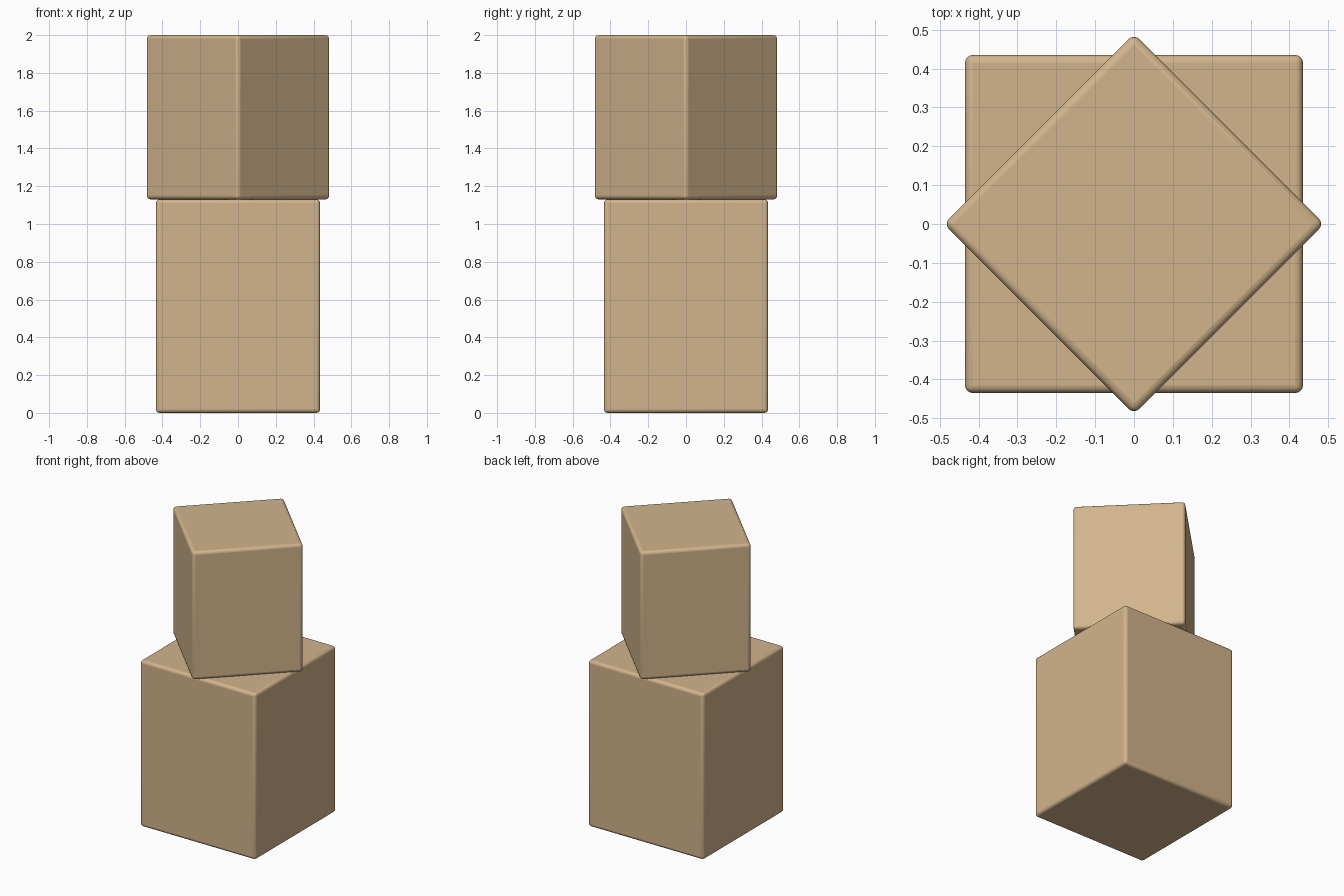
import bpy
from math import radians

if "Cube" in bpy.data.objects:
    bpy.data.objects.remove(bpy.data.objects["Cube"])

tan = bpy.data.materials.new("tan")
tan.diffuse_color = (0.644, 0.456, 0.262, 1)
tan.use_nodes = True
tan.node_tree.nodes["Principled BSDF"].inputs["Base Color"].default_value = tan.diffuse_color


def rounded_block(name, side, z0, z1, turn=0):
    bpy.ops.mesh.primitive_cube_add(size=1, location=(0, 0, (z0 + z1) / 2))
    ob = bpy.context.object
    ob.name = name
    ob.scale = (side, side, z1 - z0)
    bpy.ops.object.transform_apply(location=False, rotation=False, scale=True)
    ob.rotation_euler.z = radians(turn)
    ob.data.materials.append(tan)
    bevel = ob.modifiers.new("rounded_edges", 'BEVEL')
    bevel.width = 0.02
    bevel.segments = 4
    bpy.ops.object.shade_smooth_by_angle(angle=radians(35))
    return ob


# Tall square base block
rounded_block("lower_block", 0.87, 0, 1.13)
# Smaller block on top, turned by an eighth of a circle
rounded_block("upper_block", 0.693, 1.13, 2.0, 45)
